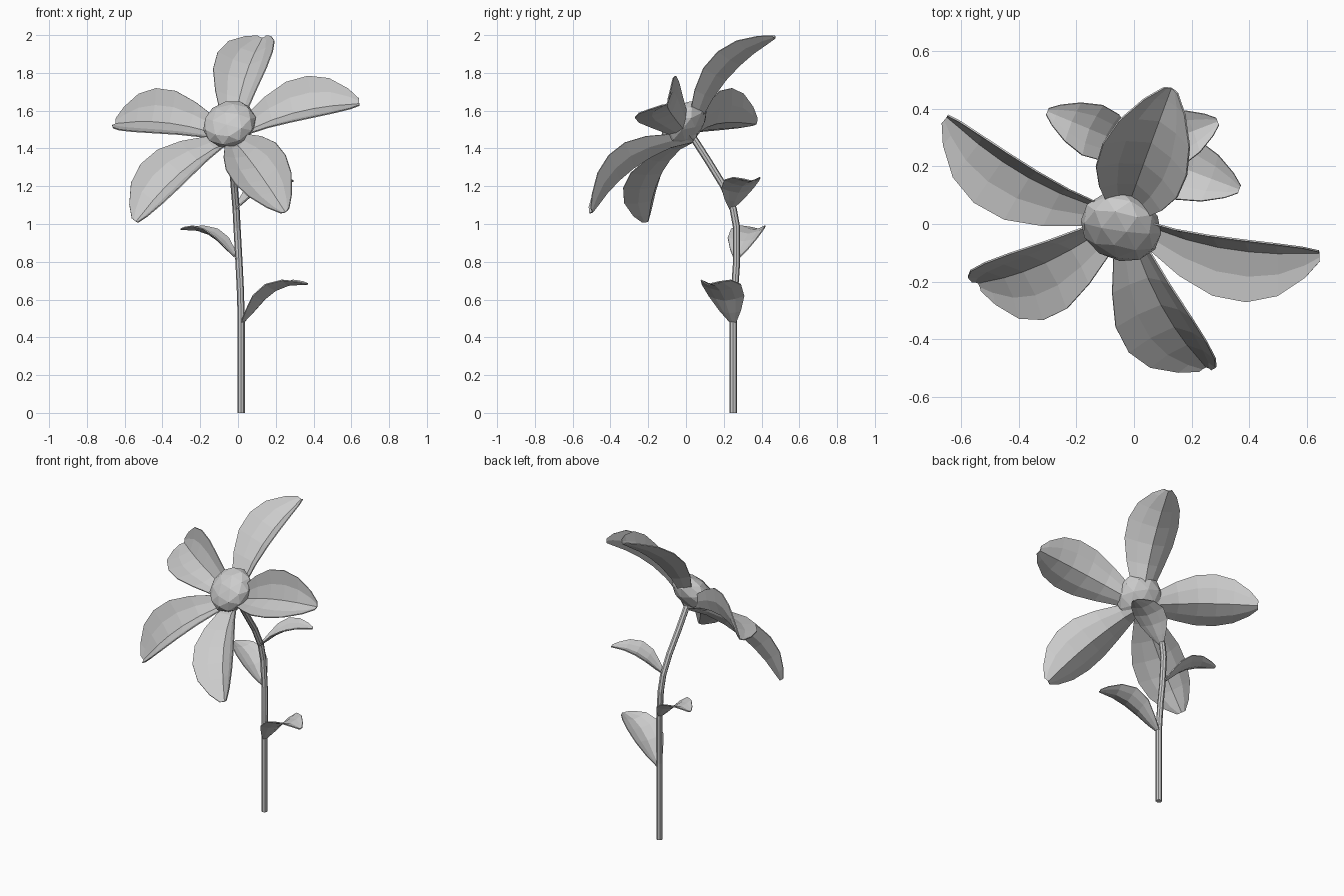
import bpy, bmesh, math
from mathutils import Vector, Matrix

old = bpy.data.objects.get("Cube")
if old:
    bpy.data.objects.remove(old, do_unlink=True)

grey = bpy.data.materials.new("light grey")
grey.use_nodes = True
colour = (0.6, 0.6, 0.6, 1)
grey.diffuse_color = colour
grey.node_tree.nodes["Principled BSDF"].inputs["Base Color"].default_value = colour


def finish(name, bm):
    mesh = bpy.data.meshes.new(name)
    bm.to_mesh(mesh)
    bm.free()
    mesh.materials.append(grey)
    obj = bpy.data.objects.new(name, mesh)
    bpy.context.scene.collection.objects.link(obj)
    return obj


def blade(name, origin, along, up, profile, lift):
    """Cupped blade; profile rows are (distance, height, half width)."""
    origin, along = Vector(origin), along.normalized()
    up = (up - along * up.dot(along)).normalized()
    side = up.cross(along)
    bm = bmesh.new()
    rows = []
    for i, (r, h, w) in enumerate(profile):
        a, b = profile[max(i - 1, 0)], profile[min(i + 1, len(profile) - 1)]
        slope = math.atan2(b[1] - a[1], b[0] - a[0])
        normal = up * math.cos(slope) - along * math.sin(slope)
        centre = origin + along * r + up * h
        rows.append([bm.verts.new(centre + side * w * s + normal * w * lift * abs(s) ** 1.5)
                     for s in (-1, -0.55, 0, 0.55, 1)])
    for a, b in zip(rows, rows[1:]):
        for j in range(4):
            bm.faces.new((a[j], b[j], b[j + 1], a[j + 1]))
    obj = finish(name, bm)
    solid = obj.modifiers.new("thickness", "SOLIDIFY")
    solid.thickness = 0.006
    solid.offset = 0


# Stem
curve = bpy.data.curves.new("stem", "CURVE")
curve.dimensions = "3D"
curve.bevel_depth = 0.019
curve.bevel_resolution = 2
curve.use_fill_caps = True
path = [(.017, .25, 0), (.017, .25, .5), (.012, .258, .66), (.005, .268, .8),
        (-.005, .268, .98), (-.01, .25, 1.08), (-.02, .2, 1.2), (-.03, .12, 1.33),
        (-.035, .03, 1.47)]
line = curve.splines.new("POLY")
line.points.add(len(path) - 1)
line.use_smooth = False
for point, co in zip(line.points, path):
    point.co = (*co, 1)
curve.materials.append(grey)
stem = bpy.data.objects.new("stem", curve)
bpy.context.scene.collection.objects.link(stem)

# Petals around the tilted flower axis
axis = Vector((-.27, -.70, .66)).normalized()
hub = Vector((-.035, .02, 1.46))
tips = [(.135, .485, 2.0), (.64, -.1, 1.635), (.245, -.485, 1.07),
        (-.53, -.2, 1.02), (-.645, .37, 1.53)]
petal = [(.01, -.03, .03), (.12, .02, .07), (.24, .045, .115), (.36, .055, .15),
         (.47, .05, .155), (.57, .035, .13), (.66, .012, .075), (.71, 0, .026)]
for i, tip in enumerate(tips):
    blade(f"petal_{i + 1}", hub, Vector(tip) - hub, axis, petal, 0.62)

# Flower centre, a flattened faceted ball
bm = bmesh.new()
bmesh.ops.create_icosphere(bm, subdivisions=2, radius=0.145)
bmesh.ops.scale(bm, vec=(1, 1, .62), verts=bm.verts)
bmesh.ops.transform(bm, verts=bm.verts, matrix=Matrix.Translation((-.045, -.01, 1.53))
                    @ axis.to_track_quat("Z", "Y").to_matrix().to_4x4())
finish("flower_centre", bm)

# Leaves, rising steeply and then levelling out
leaf = [(0, 0, .012), (.16, .28, .06), (.33, .60, .1), (.52, .85, .11),
        (.72, .98, .085), (.9, 1.0, .045), (1, 1, .014)]
leaves = {"lower_leaf": ((.02, .25, .47), (.365, .12, .68), 1.0),
          "middle_leaf": ((0, .265, .81), (-.30, .39, .97), .85),
          "upper_leaf": ((-.01, .24, 1.08), (.29, .355, 1.225), .9)}
for name, (base, tip, wide) in leaves.items():
    reach = Vector(tip) - Vector(base)
    rows = [(r * reach.xy.length, h * reach.z, w * wide) for r, h, w in leaf]
    blade(name, base, reach.xy.to_3d(), Vector((0, 0, 1)), rows, 0.33)
